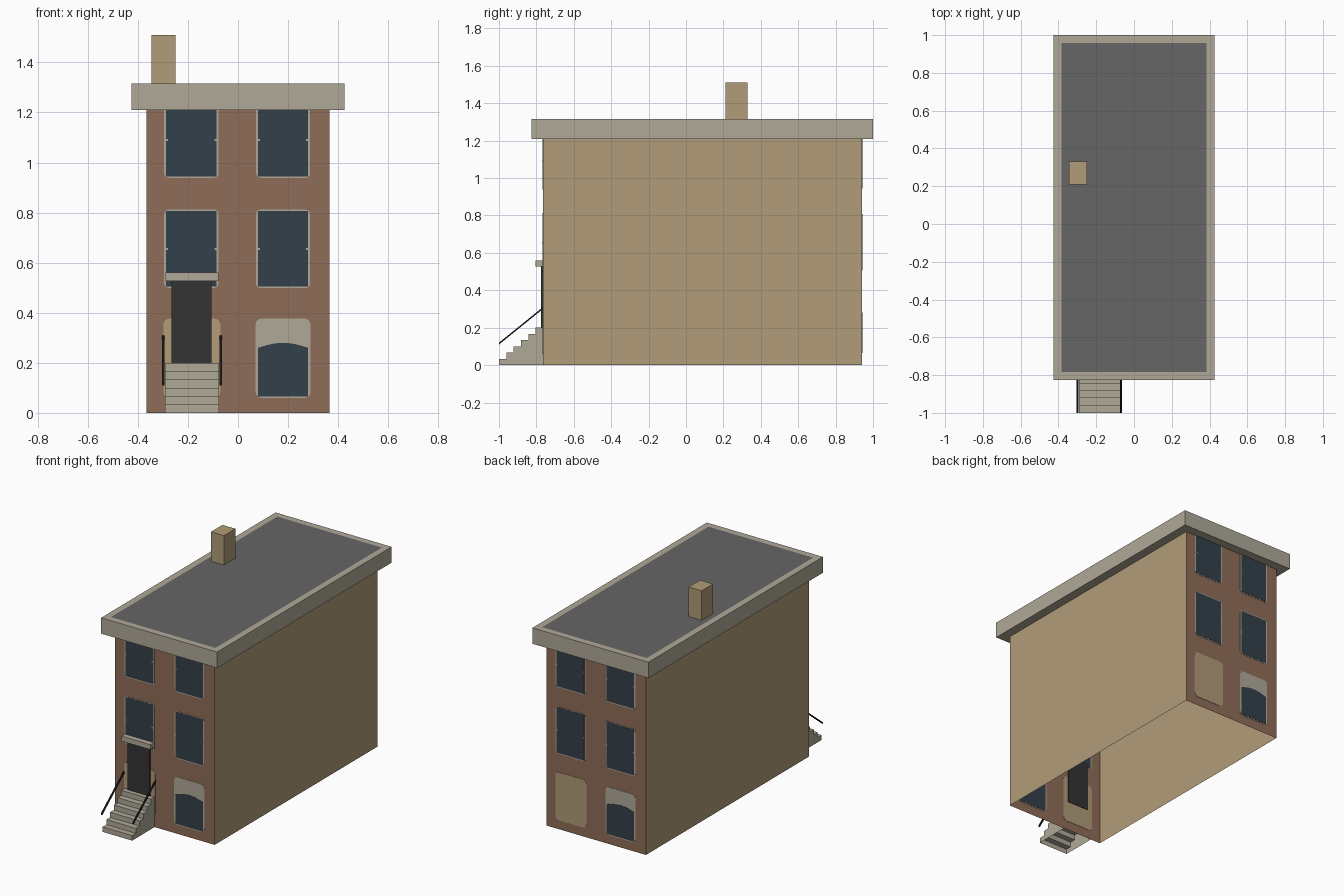
import bpy, bmesh
from math import sin, cos, pi
from mathutils import Vector

cube = bpy.data.objects.get("Cube")
if cube:
    bpy.data.objects.remove(cube, do_unlink=True)


def material(name, hex_code):
    def linear(i):
        c = int(hex_code[i:i + 2], 16) / 255
        return c / 12.92 if c <= 0.04045 else ((c + 0.055) / 1.055) ** 2.4
    colour = (linear(0), linear(2), linear(4), 1)
    m = bpy.data.materials.new(name)
    m.use_nodes = True
    m.diffuse_color = colour
    bsdf = m.node_tree.nodes["Principled BSDF"]
    bsdf.inputs["Base Color"].default_value = colour
    bsdf.inputs["Roughness"].default_value = 0.9
    return m


BRICK = material("brick", "906d58")
TAN = material("tan_render", "b19c78")
STONE = material("pale_stone", "b0a999")
GLASS = material("dark_glass", "34404a")
DOOR = material("door_charcoal", "333333")
ROOF = material("roof_grey", "666666")
IRON = material("black_iron", "191919")

FRONT, BACK, HALF = -0.765, 0.94, 0.365
EAVES, ROOF_TOP = 1.21, 1.315


def finish(name, bm, *mats):
    mesh = bpy.data.meshes.new(name)
    bm.normal_update()
    bm.to_mesh(mesh)
    bm.free()
    for m in mats:
        mesh.materials.append(m)
    ob = bpy.data.objects.new(name, mesh)
    bpy.context.collection.objects.link(ob)
    return ob


def box_mesh(x, y, z):
    bm = bmesh.new()
    bmesh.ops.create_cube(bm, size=1)
    for v in bm.verts:
        v.co = [r[0] if c < 0 else r[1] for r, c in zip((x, y, z), v.co)]
    return bm


def box(name, x, y, z, mat):
    return finish(name, box_mesh(x, y, z), mat)


def plate(name, x, z, mat, side, depth, radius=0.0, arch=0.0):
    """Thin panel set through a wall, with rounded corners or an arched top."""
    outline = []
    if radius:
        corners = ((x[1], z[1], -1, -1), (x[0], z[1], 1, -1),
                   (x[0], z[0], 1, 1), (x[1], z[0], -1, 1))
        for q, (cx, cz, sx, sz) in enumerate(corners):
            for k in range(4):
                a = (q + k / 3) * pi / 2
                outline.append((cx + radius * (sx + cos(a)), cz + radius * (sz + sin(a))))
    else:
        outline = [(x[0], z[0]), (x[1], z[0])]
        steps = 10 if arch else 1
        for k in range(steps + 1):
            t = k / steps
            outline.append((x[1] + (x[0] - x[1]) * t, z[1] + arch * sin(pi * t)))
    wall = FRONT if side == "front" else BACK
    flip = 1 if side == "front" else -1
    bm = bmesh.new()
    face = bm.faces.new([bm.verts.new((flip * px, wall - depth, pz)) for px, pz in outline])
    grown = bmesh.ops.extrude_face_region(bm, geom=[face], use_keep_orig=True)
    moved = [g for g in grown["geom"] if isinstance(g, bmesh.types.BMVert)]
    bmesh.ops.translate(bm, verts=moved, vec=(0, 2 * depth, 0))
    bmesh.ops.recalc_face_normals(bm, faces=bm.faces)
    return finish(f"{side}_{name}", bm, mat)


# Wall shell, open below: brick on the ends, render on the long sides
bm = box_mesh((-HALF, HALF), (FRONT, BACK), (0, EAVES))
bmesh.ops.delete(bm, geom=[f for f in bm.faces if abs(f.normal.z) > 0.5], context="FACES_ONLY")
for f in bm.faces:
    f.material_index = 1 if abs(f.normal.x) > 0.5 else 0
finish("walls", bm, BRICK, TAN)

# Cornice slab with the roof covering inset in its top
bm = box_mesh((-0.425, 0.425), (-0.825, 1.0), (EAVES, ROOF_TOP))
bm.normal_update()
top = max(bm.faces, key=lambda f: f.calc_center_median().z)
bmesh.ops.inset_region(bm, faces=[top], thickness=0.06)
top.material_index = 1
finish("cornice_and_roof", bm, STONE, ROOF)

box("chimney", (-0.345, -0.25), (0.21, 0.33), (ROOF_TOP, 1.51), TAN)


# Windows and panels, repeated on both end walls
def window(name, x, z, side, catch):
    plate(name + "_frame", (x[0] - 0.008, x[1] + 0.008), (z[0] - 0.006, z[1] + 0.005),
          STONE, side, 0.002, radius=0.018)
    plate(name + "_glass", x, z, GLASS, side, 0.0035)
    for end, cx in zip(("a", "b"), (x[0] + 0.004, x[1] - 0.004)):
        plate(f"{name}_catch_{end}", (cx - 0.004, cx + 0.004), (catch - 0.004, catch + 0.004),
              STONE, side, 0.0045)


LEFT_BAY, RIGHT_BAY = (-0.287, -0.085), (0.08, 0.28)
for side in ("front", "back"):
    for bay_name, bay in (("first", LEFT_BAY), ("second", RIGHT_BAY)):
        window(f"{bay_name}_middle_window", bay, (0.505, 0.807), side, 0.655)
        window(f"{bay_name}_upper_window", bay, (0.945, 1.25), side, 1.09)
    plate("blind_panel", (-0.298, -0.07), (0.06, 0.377), TAN, side, 0.002, radius=0.025)
    plate("lower_window_surround", (0.07, 0.29), (0.06, 0.377), STONE, side, 0.002, radius=0.025)
    plate("lower_window_glass", RIGHT_BAY, (0.066, 0.26), GLASS, side, 0.0035, arch=0.02)

# Door and its stone hood
box("door", (-0.265, -0.105), (FRONT - 0.01, FRONT + 0.005), (0.2, 0.53), DOOR)
box("door_hood", (-0.29, -0.078), (-0.805, FRONT), (0.527, 0.56), STONE)

# Entrance steps: stepped profile extruded across, open below and behind
STEPS, RISE, RUN = 6, 0.2 / 6, (FRONT + 1) / 6
profile = []
for i in range(STEPS):
    profile += [(-1 + i * RUN, i * RISE), (-1 + i * RUN, (i + 1) * RISE)]
profile.append((FRONT, 0.2))
bm = bmesh.new()
rows = [[bm.verts.new((x, y, z)) for y, z in profile] for x in (-0.292, -0.075)]
for i in range(len(profile) - 1):
    bm.faces.new((rows[0][i], rows[1][i], rows[1][i + 1], rows[0][i + 1]))
for row in rows:
    bm.faces.new(row + [bm.verts.new((row[0].co.x, FRONT, 0))])
bmesh.ops.recalc_face_normals(bm, faces=bm.faces)
finish("entrance_steps", bm, STONE)

# Sloping handrails
for name, x in (("right_handrail", -0.299), ("left_handrail", -0.069)):
    bm = box_mesh((x - 0.005, x + 0.005), (-1.0, FRONT), (-0.005, 0.005))
    for v in bm.verts:
        v.co.z += 0.115 + (v.co.y + 1) / (FRONT + 1) * 0.19
    finish(name, bm, IRON)
